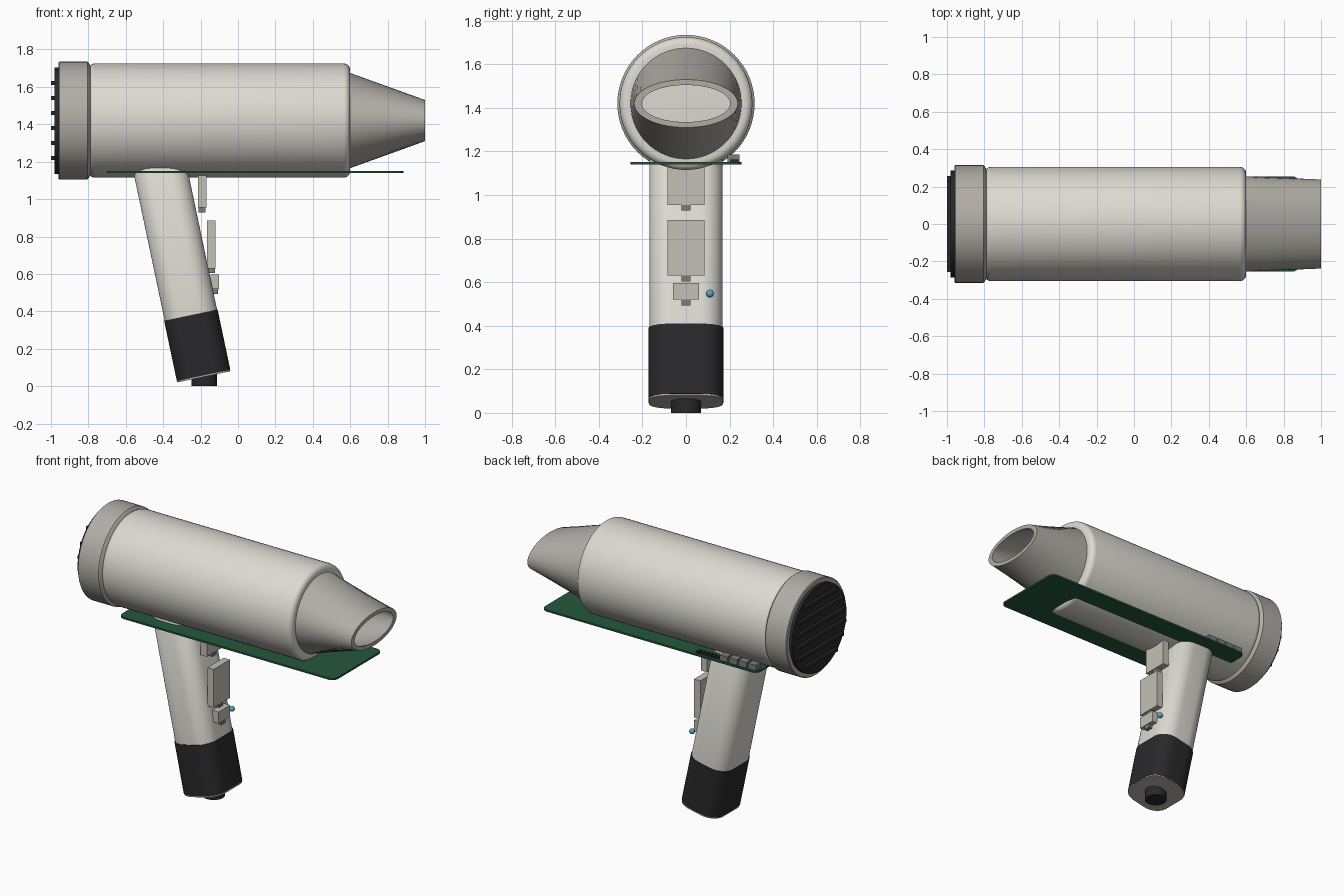
import bpy, bmesh
from math import sin, cos, pi, radians, sqrt
from mathutils import Matrix, Vector

if "Cube" in bpy.data.objects:
    bpy.data.objects.remove(bpy.data.objects["Cube"])

def mat(name, c):
    m = bpy.data.materials.new(name)
    m.diffuse_color = (*c, 1)
    m.use_nodes = True
    m.node_tree.nodes["Principled BSDF"].inputs["Base Color"].default_value = m.diffuse_color
    return m

SHELL = mat("shell", (0.72, 0.70, 0.64))
TRIM = mat("trim", (0.44, 0.42, 0.38))
DARK = mat("dark", (0.022, 0.022, 0.024))
GREEN = mat("green", (0.018, 0.095, 0.045))
METAL = mat("metal", (0.2, 0.2, 0.2))
BUTTON = mat("button", (0.55, 0.53, 0.47))
BLUE = mat("blue", (0.1, 0.38, 0.55))
ZC = 1.42          # barrel axis height
N = 64

def finish(bm, name, m, smooth=True):
    bmesh.ops.recalc_face_normals(bm, faces=bm.faces[:])
    me = bpy.data.meshes.new(name)
    bm.to_mesh(me)
    bm.free()
    o = bpy.data.objects.new(name, me)
    bpy.context.collection.objects.link(o)
    me.materials.append(m)
    if smooth:
        bpy.ops.object.select_all(action='DESELECT')
        o.select_set(True)
        bpy.context.view_layer.objects.active = o
        bpy.ops.object.shade_smooth_by_angle(angle=radians(35))
    return o

def loft(name, rings, m, caps=True, closed=False):
    """Skin a list of equal-length point rings."""
    bm = bmesh.new()
    vs = [[bm.verts.new(p) for p in r] for r in rings]
    pairs = list(zip(vs, vs[1:])) + ([(vs[-1], vs[0])] if closed else [])
    for a, b in pairs:
        for i in range(len(a)):
            j = (i + 1) % len(a)
            bm.faces.new((a[i], a[j], b[j], b[i]))
    if caps and not closed:
        bm.faces.new(vs[0])
        bm.faces.new(vs[-1])
    return finish(bm, name, m)

def ellipse(x, ry, rz):
    return [(x, ry * cos(2 * pi * i / N), ZC + rz * sin(2 * pi * i / N)) for i in range(N)]

def lathe(name, profile, m):
    return loft(name, [ellipse(x, r, r) for x, r in profile], m)

def rounded_rect(hx, hy, r, seg=10):
    pts = []
    for q, (sx, sy) in enumerate(((1, 1), (-1, 1), (-1, -1), (1, -1))):
        for k in range(seg + 1):
            a = pi / 2 * (q + k / seg)
            pts.append((sx * (hx - r) + r * cos(a), sy * (hy - r) + r * sin(a)))
    return pts

def prism(name, outline, levels, m, mtx):
    return loft(name, [[mtx @ Vector((x * s, y * s, z)) for x, y in outline] for z, s in levels], m)

def box(name, x0, x1, y0, y1, z0, z1, m):
    bm = bmesh.new()
    bmesh.ops.create_cube(bm, size=1, matrix=Matrix.Translation(((x0 + x1) / 2, (y0 + y1) / 2, (z0 + z1) / 2))
                          @ Matrix.Diagonal((x1 - x0, y1 - y0, z1 - z0, 1)))
    return finish(bm, name, m, False)

# Barrel with rounded ends
R, b = 0.305, 0.035
arc = [(b * (1 - cos(t)), R - b + b * sin(t)) for t in [pi / 2 * k / 6 for k in range(7)]]
lathe("barrel", [(-0.80 + d, r) for d, r in arc] + [(0.60 - d, r) for d, r in reversed(arc)], SHELL)

# Rear collar, grille disc and slats
lathe("rear_collar", [(-0.96, 0.31), (-0.955, 0.315), (-0.805, 0.315), (-0.80, 0.31), (-0.78, 0.28)], TRIM)
lathe("rear_grille", [(-0.98, 0.285), (-0.95, 0.285)], DARK)
for i in range(6):
    dz = -0.2 + 0.08 * i
    w = sqrt(0.26 ** 2 - dz ** 2)
    box(f"grille_slat_{i + 1}", -1.0, -0.975, -w, w, ZC + dz - 0.011, ZC + dz + 0.011, DARK)

# Hollow nozzle, round flattening to an oval mouth
loft("nozzle", [ellipse(0.59, 0.255, 0.258), ellipse(1.0, 0.238, 0.11),
                ellipse(1.0, 0.203, 0.085), ellipse(0.59, 0.22, 0.223)], TRIM, closed=True)

# Handle, dark grip and base cap along a tilted axis
TILT = Matrix.Translation((-0.1825, 0, 0.05)) @ Matrix.Rotation(radians(-11.9), 4, 'Y')
section = rounded_rect(0.143, 0.168, 0.10)
prism("handle", section, [(0.3, 1), (1.17, 1), (1.19, 0.93)], SHELL, TILT)
prism("grip", rounded_rect(0.146, 0.172, 0.10), [(0.008, 1), (0.337, 1)], DARK, TILT)
prism("base_cap", rounded_rect(0.145, 0.17, 0.10), [(0, 1), (0.01, 1)], TRIM, TILT)

# Cable socket under the handle
circle = [(0.069 * cos(2 * pi * i / 32), 0.069 * sin(2 * pi * i / 32)) for i in range(32)]
prism("cable_socket", circle, [(0, 1), (0.08, 1)], DARK, Matrix.Translation((-0.18, 0, 0)))

# Circuit board with components along one edge
prism("circuit_board", rounded_rect(0.793, 0.255, 0.04, 5), [(1.139, 1), (1.151, 1)], GREEN,
      Matrix.Translation((0.092, 0, 0)))
for i in range(4):
    x = -0.685 + 0.07 * i
    box(f"board_terminal_{i + 1}", x, x + 0.058, 0.19, 0.245, 1.15, 1.187, METAL)
for i in range(6):
    x = -0.40 + 0.028 * i
    box(f"board_chip_{i + 1}", x, x + 0.02, 0.205, 0.24, 1.15, 1.162, DARK)

# Switches in front of the handle: (name, x0, half width, z0, z1)
for name, x, hw, z0, z1 in (("upper_switch", -0.215, 0.085, 0.955, 1.21),
                            ("middle_switch", -0.165, 0.085, 0.63, 0.885),
                            ("lower_switch", -0.147, 0.06, 0.52, 0.597)):
    box(name, x, x + 0.046, -hw, hw, z0, z1, BUTTON)
    box(name + "_tab", x + 0.005, x + 0.041, -0.021, 0.021, z0 - 0.026, z0, METAL)

# Indicator light
bm = bmesh.new()
bmesh.ops.create_uvsphere(bm, u_segments=20, v_segments=12, radius=0.018,
                          matrix=Matrix.Translation((-0.122, 0.11, 0.548)))
finish(bm, "indicator_light", BLUE)
